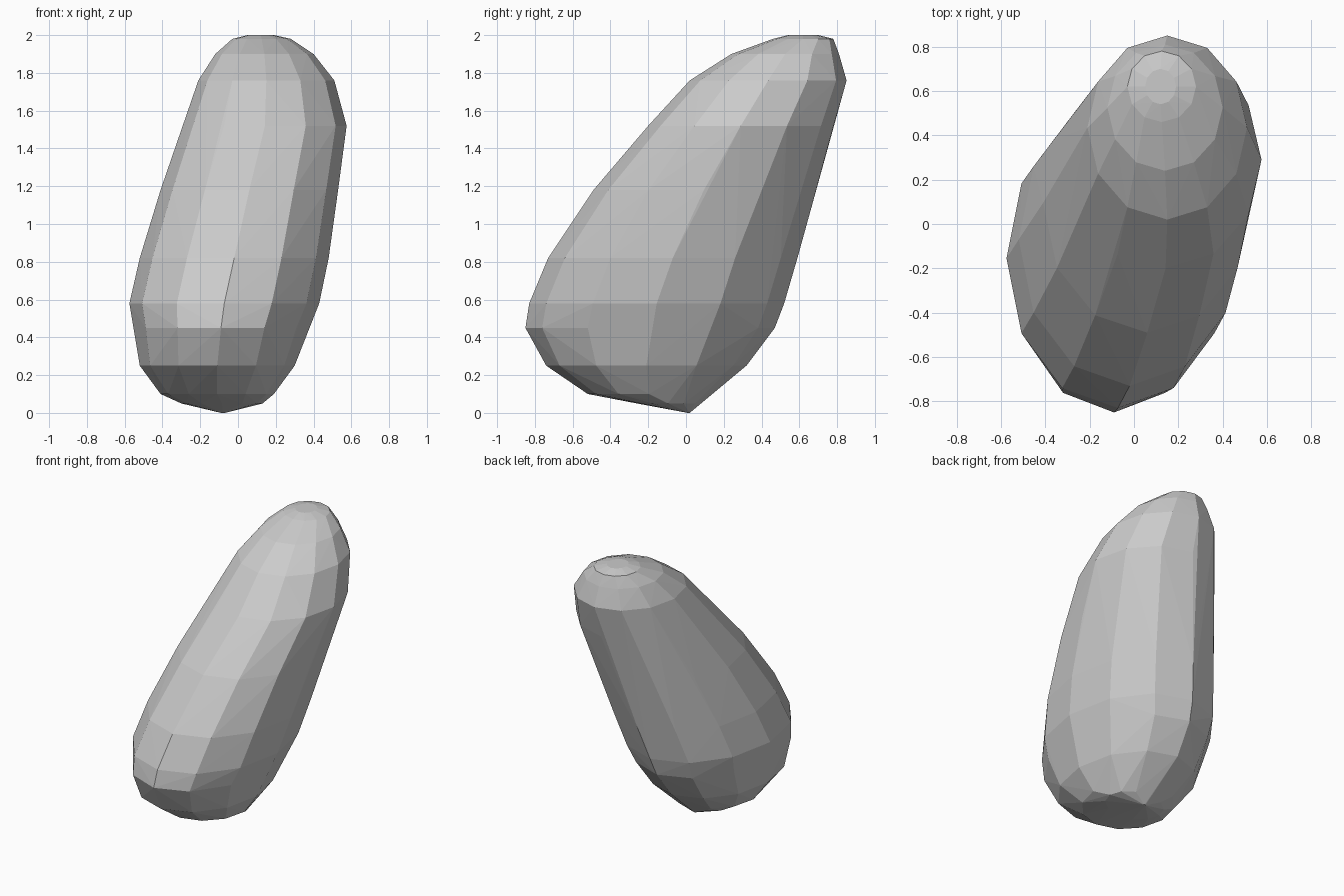
import bpy
import bmesh
from math import cos, sin, tau

# Remove the default object
default_cube = bpy.data.objects.get("Cube")
if default_cube:
    bpy.data.objects.remove(default_cube, do_unlink=True)

SIDES = 12

# Level outlines of the leaning boulder: height, left/right limits, front/back limits
outlines = [
    (0.00, -0.09, -0.07, 0.01, 0.02),
    (0.05, -0.30, 0.13, -0.26, 0.07),
    (0.10, -0.41, 0.19, -0.52, 0.13),
    (0.25, -0.52, 0.30, -0.74, 0.32),
    (0.45, -0.55, 0.37, -0.85, 0.47),
    (0.58, -0.575, 0.43, -0.83, 0.52),
    (0.82, -0.52, 0.48, -0.73, 0.59),
    (1.18, -0.41, 0.53, -0.49, 0.68),
    (1.52, -0.29, 0.575, -0.20, 0.78),
    (1.76, -0.21, 0.51, 0.02, 0.85),
    (1.90, -0.12, 0.40, 0.24, 0.81),
    (1.98, -0.03, 0.28, 0.46, 0.78),
    (2.00, 0.05, 0.19, 0.54, 0.70),
]

# Flat grey stone material
stone = bpy.data.materials.new("grey stone")
stone.use_nodes = True
stone.diffuse_color = (0.6, 0.6, 0.6, 1)
shader = next(n for n in stone.node_tree.nodes if n.type == "BSDF_PRINCIPLED")
shader.inputs["Base Color"].default_value = stone.diffuse_color
shader.inputs["Roughness"].default_value = 0.9


def add_ring(bm, z, left, right, front, back):
    """Add the corner points of one elliptical outline."""
    for i in range(SIDES):
        angle = tau * i / SIDES
        x = (left + right) / 2 + (right - left) / 2 * cos(angle)
        y = (front + back) / 2 + (back - front) / 2 * sin(angle)
        bm.verts.new((x, y, z))


# Faceted boulder wrapped around the outlines
bm = bmesh.new()
for outline in outlines:
    add_ring(bm, *outline)
bmesh.ops.convex_hull(bm, input=bm.verts[:], use_existing_faces=False)
loose = [v for v in bm.verts if not v.link_faces]
bmesh.ops.delete(bm, geom=loose, context="VERTS")
bmesh.ops.recalc_face_normals(bm, faces=bm.faces[:])

mesh = bpy.data.meshes.new("boulder")
bm.to_mesh(mesh)
bm.free()
mesh.materials.append(stone)
boulder = bpy.data.objects.new("boulder", mesh)
bpy.context.collection.objects.link(boulder)
